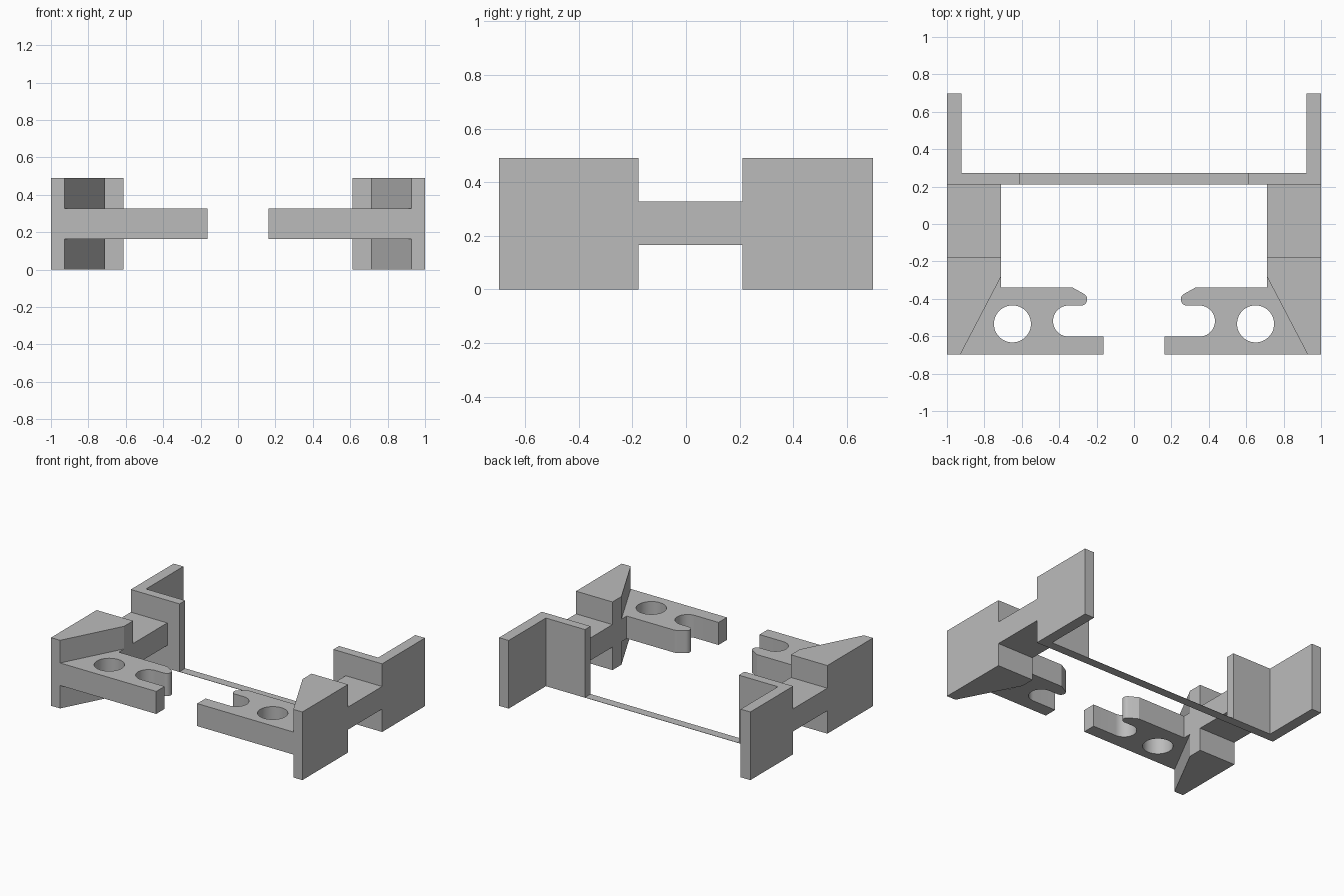
import bpy
import bmesh
from math import cos, sin, radians

cube = bpy.data.objects.get("Cube")
if cube:
    bpy.data.objects.remove(cube, do_unlink=True)

HEIGHT, MID_LOW, MID_HIGH = 0.49, 0.165, 0.327
FRONT, BACK = -0.697, 0.697
PLATE_FRONT, PLATE_BACK = 0.21, 0.274
INNER, OUTER, WALL = 0.71, 1.0, 0.923

grey = bpy.data.materials.new("plain grey")
grey.use_nodes = True
grey.diffuse_color = (0.5, 0.5, 0.5, 1)
grey.node_tree.nodes["Principled BSDF"].inputs["Base Color"].default_value = (0.5, 0.5, 0.5, 1)


def arc(cx, cy, r, start, end, steps):
    angles = [radians(start + (end - start) * i / steps) for i in range(steps + 1)]
    return [(cx + r * cos(a), cy + r * sin(a)) for a in angles]


def prism(name, outline, low, high):
    """Extrude a plan outline between two heights."""
    bm = bmesh.new()
    face = bm.faces.new([bm.verts.new((x, y, low)) for x, y in outline])
    top = bmesh.ops.extrude_face_region(bm, geom=[face])["geom"]
    bmesh.ops.translate(bm, vec=(0, 0, high - low),
                        verts=[v for v in top if isinstance(v, bmesh.types.BMVert)])
    bmesh.ops.recalc_face_normals(bm, faces=bm.faces[:])
    mesh = bpy.data.meshes.new(name)
    bm.to_mesh(mesh)
    bm.free()
    mesh.materials.append(grey)
    obj = bpy.data.objects.new(name, mesh)
    bpy.context.collection.objects.link(obj)
    return obj


def apply_boolean(target, tool, operation):
    bpy.context.view_layer.objects.active = target
    mod = target.modifiers.new(operation.lower(), "BOOLEAN")
    mod.operation, mod.object, mod.solver = operation, tool, "EXACT"
    bpy.ops.object.modifier_apply(modifier=mod.name)
    bpy.data.objects.remove(tool, do_unlink=True)


# Middle slab: side arm plus hooked clip with an open rounded slot
slab_outline = [(OUTER, PLATE_BACK), (OUTER, FRONT), (0.163, FRONT), (0.163, -0.602)]
slab_outline += arc(0.35, -0.519, 0.083, -90, 90, 24)
slab_outline += arc(0.283, -0.403, 0.033, 270, 120, 12)
slab_outline += [(0.328, -0.34), (INNER, -0.34), (INNER, PLATE_BACK)]
bracket = prism("side_bracket", slab_outline, MID_LOW, MID_HIGH)

# Full-height front block with a slanted inner face
block = prism("front_block", [(OUTER, FRONT), (OUTER, -0.178), (INNER, -0.178),
                              (INNER, -0.28), (0.928, FRONT)], 0, HEIGHT)
apply_boolean(bracket, block, "UNION")

# Full-height L-shaped rear wall
wall = prism("rear_wall", [(OUTER, BACK), (WALL, BACK), (WALL, PLATE_BACK), (0.612, PLATE_BACK),
                           (0.612, PLATE_FRONT), (OUTER, PLATE_FRONT)], 0, HEIGHT)
apply_boolean(bracket, wall, "UNION")

# Round hole through the clip
hole = prism("hole_cutter", arc(0.65, -0.534, 0.099, 0, 352.5, 47), 0.1, 0.4)
apply_boolean(bracket, hole, "DIFFERENCE")

# Smooth curved walls, crisp edges, and the opposite bracket by mirroring
bpy.ops.object.select_all(action="DESELECT")
bracket.select_set(True)
bpy.context.view_layer.objects.active = bracket
bpy.ops.object.shade_smooth_by_angle(angle=radians(25))
bracket.modifiers.new("opposite_side", "MIRROR").use_mirror_merge = False

# Very thin strip joining the two rear walls at the base
prism("base_strip", [(-0.612, PLATE_FRONT), (0.612, PLATE_FRONT),
                     (0.612, PLATE_BACK), (-0.612, PLATE_BACK)], 0, 0.002)
